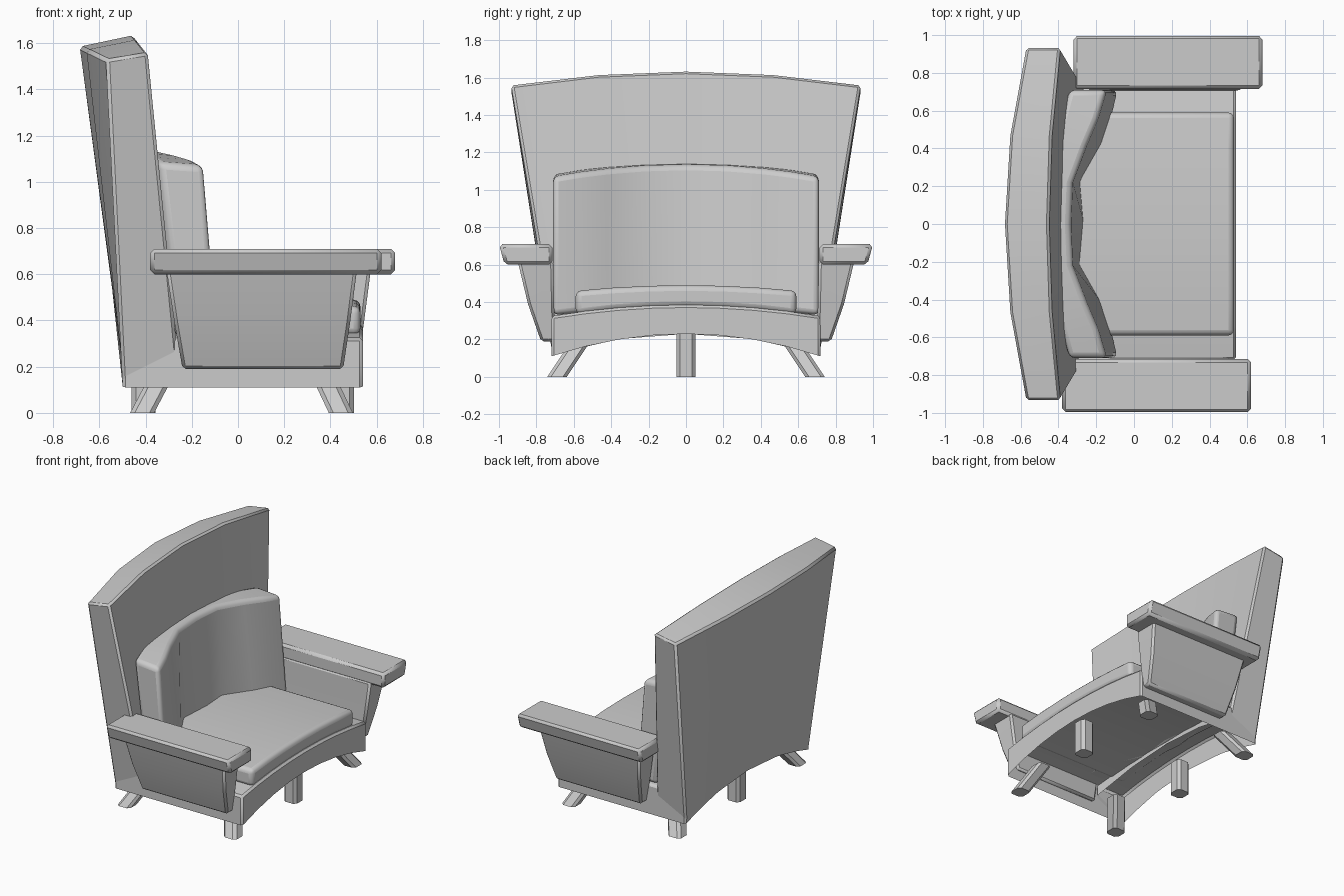
import bpy, bmesh, math

if "Cube" in bpy.data.objects:
    bpy.data.objects.remove(bpy.data.objects["Cube"])


def finish(name, bm, bevel, segs):
    bmesh.ops.recalc_face_normals(bm, faces=bm.faces)
    me = bpy.data.meshes.new(name)
    bm.to_mesh(me)
    bm.free()
    ob = bpy.data.objects.new(name, me)
    bpy.context.collection.objects.link(ob)
    if bevel:
        m = ob.modifiers.new("soft_edges", 'BEVEL')
        m.width, m.segments, m.limit_method = bevel, segs, 'ANGLE'
        m.angle_limit = math.radians(40)
    bpy.context.view_layer.objects.active = ob
    ob.select_set(True)
    bpy.ops.object.shade_smooth_by_angle(angle=math.radians(35))
    ob.select_set(False)
    return ob


def loft(name, sections, bevel=0.014, segs=1, open_bottom=False):
    """Skin closed loops of (x, y, z) points and cap the ends.
    open_bottom leaves out the strip between the first two points."""
    bm = bmesh.new()
    loops = [[bm.verts.new(p) for p in s] for s in sections]
    n = len(loops[0])
    for a, b in zip(loops, loops[1:]):
        for i in range(1 if open_bottom else 0, n):
            j = (i + 1) % n
            bm.faces.new((a[i], a[j], b[j], b[i]))
    bm.faces.new(loops[0])
    bm.faces.new(loops[-1])
    return finish(name, bm, bevel, segs)


def stations(n):
    return [-1 + 2 * i / (n - 1) for i in range(n)]


def rect(x0, x1, y0, y1, z):
    return [(x0, y0, z), (x1, y0, z), (x1, y1, z), (x0, y1, z)]


# Arched base, hollow underneath
base = []
for t in stations(9):
    c = 1 - t * t
    y = 0.72 * t
    lo, hi = 0.11 + 0.12 * c, 0.325 + 0.06 * c
    base.append([(-0.5, y, lo), (0.54, y, lo), (0.54, y, hi), (-0.5, y, hi)])
loft("base", base, open_bottom=True)

# Tall flared backrest, curved backwards at the top
back = []
for t in stations(5):
    c = 1 - t * t
    bot = 0.12 + 0.11 * c
    back.append([(-0.5, 0.715 * t, bot),
                 (-0.26 - 0.03 * c, 0.715 * t, bot + 0.12),
                 (-0.39 - 0.06 * c, 0.935 * t, 1.56 + 0.075 * c),
                 (-0.57 - 0.115 * c, 0.935 * t, 1.53 + 0.055 * c)])
loft("backrest", back, open_bottom=True)

# Back cushion, wrapped forward at both sides: y, top front, bottom front, back
half = [(0.0, -0.335, -0.26, -0.50), (0.22, -0.325, -0.28, -0.47),
        (0.42, -0.25, -0.165, -0.43), (0.56, -0.19, -0.12, -0.385),
        (0.71, -0.145, -0.085, -0.345)]
rows = [(-y, a, b, c) for y, a, b, c in reversed(half[1:])] + half
cushion = []
for y, tf, bf, bk in rows:
    c = 1 - (y / 0.71) ** 2
    cushion.append([(bk + 0.09, y, 0.33 + 0.04 * c), (bf, y, 0.33 + 0.04 * c),
                    (tf, y, 1.07 + 0.065 * c), (bk, y, 1.085 + 0.06 * c)])
loft("back_cushion", cushion, 0.03, 3)

# Seat cushion following the arch
seat = []
for t in stations(7):
    c = 1 - t * t
    y = 0.59 * t
    lo, hi = 0.335 + 0.04 * c, 0.46 + 0.03 * c
    seat.append([(-0.4, y, lo), (0.53, y, lo), (0.53, y, hi), (-0.4, y, hi)])
loft("seat_cushion", seat, 0.03, 3)

# Arms: tapered side panel with a flat armrest, slightly offset left to right
for side, dx, label in ((-1, 0.0, "right"), (1, 0.06, "left")):
    loft(label + "_arm_panel", [
        rect(-0.24 + dx, 0.455 + dx, side * 0.70, side * 0.775, 0.19),
        rect(-0.275 + dx, 0.485 + dx, side * 0.705, side * 0.845, 0.39),
        rect(-0.31 + dx, 0.515 + dx, side * 0.71, side * 0.90, 0.62)])
    loft(label + "_armrest", [
        rect(-0.38 + dx, 0.62 + dx, side * 0.715, side * 0.97, 0.60),
        rect(-0.38 + dx, 0.62 + dx, side * 0.715, side * 1.0, 0.71)], 0.018)


# Legs: chamfered square posts, the outer ones splayed
def leg_ring(x, y, z, r=0.052, k=0.032):
    pts = [(r, -k), (r, k), (k, r), (-k, r), (-r, k), (-r, -k), (-k, -r), (k, -r)]
    return [(x + a, y + b, z) for a, b in pts]


for x, s, label in ((0.45, 1, "front"), (-0.41, -1, "back")):
    loft(label + "_middle_leg", [leg_ring(x, 0, 0), leg_ring(x, 0, 0.24)], 0)
    for side in (-1, 1):
        loft(label + "_corner_leg",
             [leg_ring(x - 0.005, side * 0.69, 0),
              leg_ring(x - s * 0.09, side * 0.57, 0.18)], 0)
